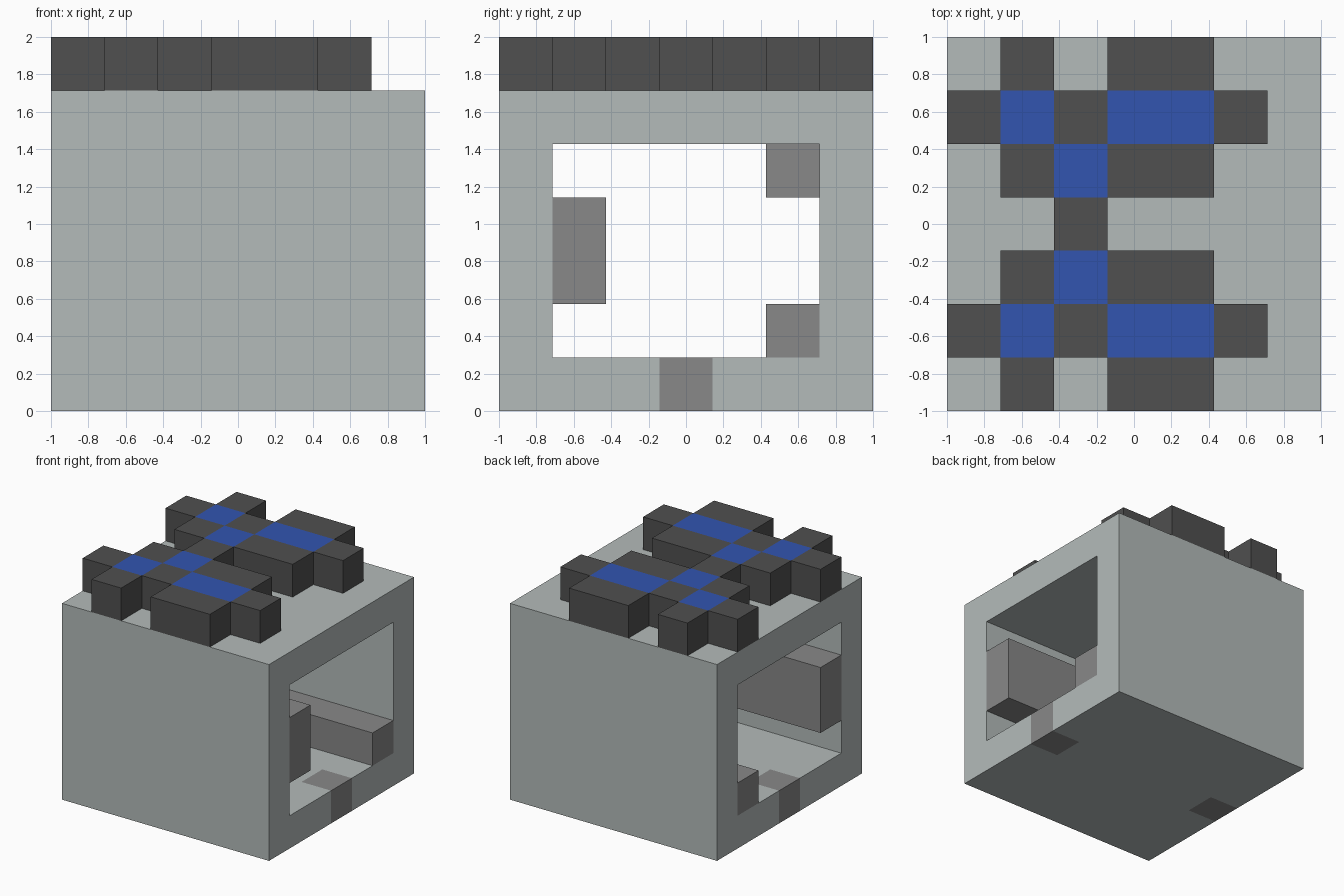
import bpy

cube = bpy.data.objects.get("Cube")
if cube:
    bpy.data.objects.remove(cube, do_unlink=True)

U = 2 / 7  # one grid cell; the model is seven cells wide, deep and high


def material(name, rgb):
    m = bpy.data.materials.new(name)
    m.use_nodes = True
    m.diffuse_color = (*rgb, 1)
    m.node_tree.nodes["Principled BSDF"].inputs["Base Color"].default_value = (*rgb, 1)
    return m


shell_grey = material("pale grey", (0.456, 0.497, 0.491))
beam_grey = material("mid grey", (0.246, 0.246, 0.246))
charcoal = material("charcoal", (0.08, 0.08, 0.08))
blue = material("blue", (0.032, 0.089, 0.434))


def box(name, x, y, z, mat=None):
    """Box spanning (low, high) on each axis, in cells; x and y are centred."""
    bpy.ops.mesh.primitive_cube_add(size=1)
    o = bpy.context.object
    o.name = name
    spans = (x, y, z)
    mid = [U * (a + b) / 2 for a, b in spans]
    size = [U * (b - a) for a, b in spans]
    for v in o.data.vertices:
        v.co = [m + s * c for m, s, c in zip(mid, size, v.co)]
    if mat:
        o.data.materials.append(mat)
    return o


def cut(target, cutter):
    mod = target.modifiers.new("cut", "BOOLEAN")
    mod.operation = "DIFFERENCE"
    mod.solver = "EXACT"
    mod.object = cutter
    bpy.context.view_layer.objects.active = target
    bpy.ops.object.modifier_apply(modifier=mod.name)
    bpy.data.objects.remove(cutter, do_unlink=True)


# Hollow shell, open from side to side, with a notch at each end of the floor
shell = box("shell", (-3.5, 3.5), (-3.5, 3.5), (0, 6), shell_grey)
cut(shell, box("tunnel_cutter", (-4, 4), (-2.5, 2.5), (1, 5)))
cut(shell, box("left_notch_cutter", (2.5, 4), (-.5, .5), (-1, 2)))
cut(shell, box("right_notch_cutter", (-4, -2.5), (-.5, .5), (-1, 2)))

# Floor blocks filling the notches
box("left_floor_block", (2.5, 3.5), (-.5, .5), (0, 1), beam_grey)
box("right_floor_block", (-3.5, -2.5), (-.5, .5), (0, 1), beam_grey)

# Beams along the inner walls
box("front_beam", (-3.5, 3.5), (-2.5, -1.5), (2, 4), beam_grey)
box("back_lower_beam", (-3.5, 3.5), (1.5, 2.5), (1, 2), beam_grey)
box("back_upper_beam", (-2.5, -.5), (1.5, 2.5), (4, 5), beam_grey)

# Roof blocks: one text row per cell row, centre row first, D dark and B blue
rows = ["..D...", ".DBDD.", "DBDBBD", ".D.DD."]
for r, row in enumerate(rows):
    for side, label in ((1, "back"), (-1, "front")):
        if r == 0 and side < 0:
            continue
        start = 0
        while start < len(row):
            end = start
            while end < len(row) and row[end] == row[start]:
                end += 1
            if row[start] != ".":
                part, mat = ("roof_panel", blue) if row[start] == "B" else ("roof_block", charcoal)
                box(f"{label}_{part}", (start - 3.5, end - 3.5),
                    (side * r - .5, side * r + .5), (6, 7), mat)
            start = end
